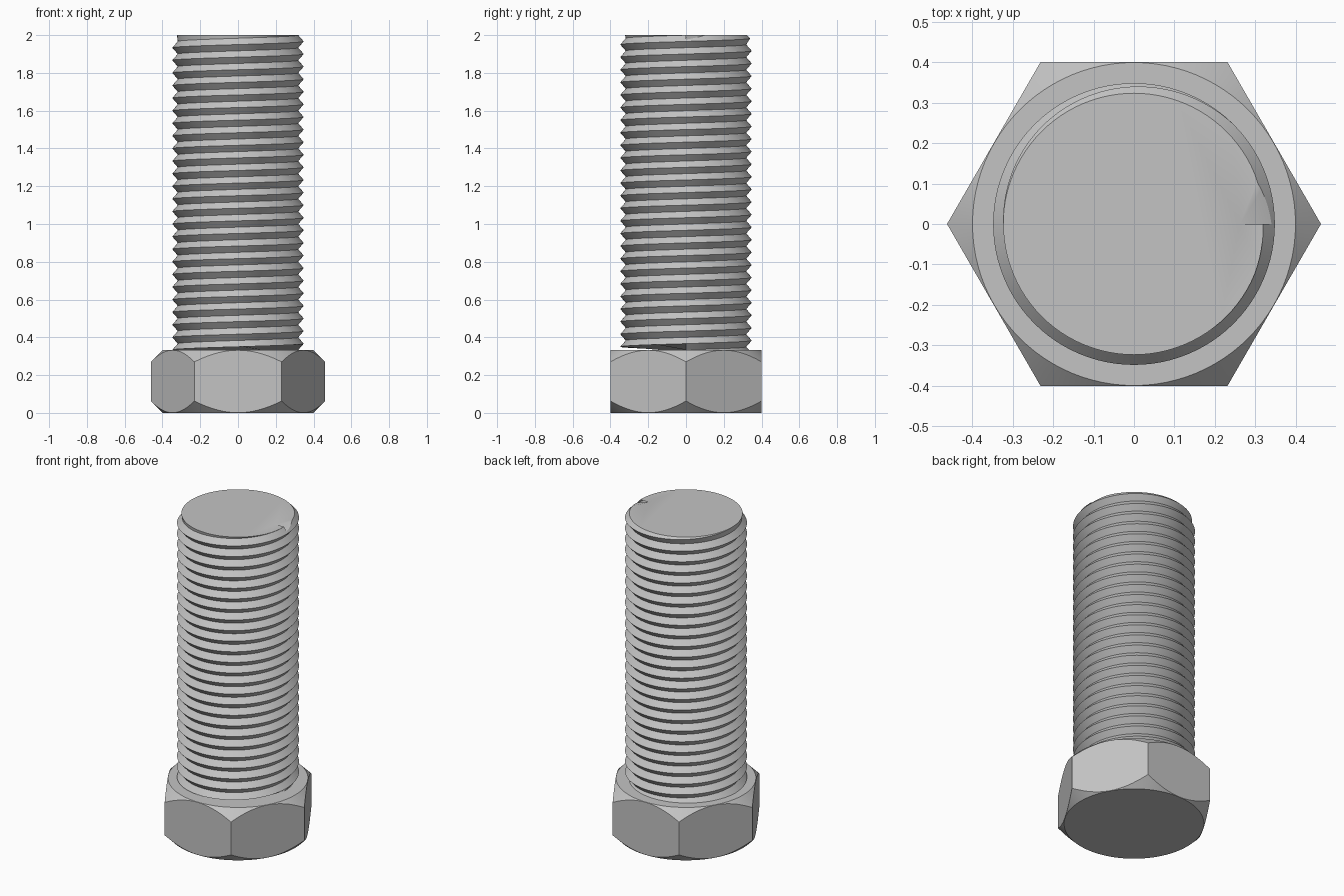
import bpy, bmesh, math

default = bpy.data.objects.get("Cube")
if default:
    bpy.data.objects.remove(default, do_unlink=True)

SEG = 96
TOP = 2.0
HEAD_TOP = 0.333
FLAT = 0.4                 # centre to flat of the hexagon
CREST, ROOT = 0.348, 0.319
PITCH = 1 / 15

steel = bpy.data.materials.new("grey_steel")
steel.use_nodes = True
colour = (0.55, 0.55, 0.55, 1)
steel.diffuse_color = colour
steel.node_tree.nodes["Principled BSDF"].inputs["Base Color"].default_value = colour


def make_object(name, bm):
    bmesh.ops.recalc_face_normals(bm, faces=bm.faces[:])
    mesh = bpy.data.meshes.new(name)
    bm.to_mesh(mesh)
    bm.free()
    obj = bpy.data.objects.new(name, mesh)
    bpy.context.collection.objects.link(obj)
    obj.data.materials.append(steel)
    return obj


def select_only(obj):
    bpy.ops.object.select_all(action='DESELECT')
    obj.select_set(True)
    bpy.context.view_layer.objects.active = obj


def polar(r, a, z):
    return (r * math.cos(a), r * math.sin(a), z)


def bridge(bm, low, high):
    for i in range(len(low)):
        j = (i + 1) % len(low)
        bm.faces.new((low[i], low[j], high[j], high[i]))


# Hexagonal head, its corners chamfered by 45 degree cones at both ends
bm = bmesh.new()
rings = [[], [], [], []]
for i in range(SEG):
    a = 2 * math.pi * i / SEG
    r = FLAT / math.cos(a % (math.pi / 3) - math.pi / 6)
    inner = FLAT - 0.001
    drop = r - inner
    points = [(inner, 0), (r, drop), (r, HEAD_TOP - drop), (inner, HEAD_TOP)]
    for ring, (radius, z) in zip(rings, points):
        ring.append(bm.verts.new(polar(radius, a, z)))
for low, high in zip(rings, rings[1:]):
    bridge(bm, low, high)
bm.faces.new(rings[0])
bm.faces.new(rings[-1])
head = make_object("hex_head", bm)

# Threaded shank: a right-handed V helix, trimmed flat at both ends
bm = bmesh.new()
rows = int(1.9 / PITCH) * 2
columns = []
for i in range(SEG + 1):
    a = 2 * math.pi * i / SEG
    base = TOP + PITCH * (2 + i / SEG)
    columns.append([bm.verts.new(polar(ROOT if k % 2 == 0 else CREST, a,
                                       base - k * PITCH / 2))
                    for k in range(rows)])
for left, right in zip(columns, columns[1:]):
    for k in range(rows - 1):
        bm.faces.new((left[k + 1], right[k + 1], right[k], left[k]))
bmesh.ops.remove_doubles(bm, verts=bm.verts[:], dist=0.0001)
for z, up in ((TOP, 1), (HEAD_TOP - 0.03, -1)):
    bmesh.ops.bisect_plane(bm, geom=bm.verts[:] + bm.edges[:] + bm.faces[:],
                           dist=0.00001, plane_co=(0, 0, z),
                           plane_no=(0, 0, up), clear_outer=True)
bmesh.ops.holes_fill(bm, edges=[e for e in bm.edges if e.is_boundary], sides=0)

# Taper the last thread down to the round end face
for v in bm.verts:
    radius = v.co.xy.length
    limit = 0.323 + TOP - v.co.z
    if radius > limit:
        v.co.x *= limit / radius
        v.co.y *= limit / radius
shank = make_object("threaded_shank", bm)

# Small ramped notch where the thread runs out at the end face
bm = bmesh.new()
floor = [bm.verts.new(p) for p in ((0.262, 0, TOP), (0.38, 0, TOP - 0.036),
                                   (0.31, 0.12, TOP + 0.001))]
roof = [bm.verts.new((v.co.x, v.co.y, TOP + 0.05)) for v in floor]
bridge(bm, floor, roof)
bm.faces.new(floor)
bm.faces.new(roof)
cutter = make_object("notch_cutter", bm)
cutter.hide_render = True
notch = shank.modifiers.new("notch", 'BOOLEAN')
notch.operation = 'DIFFERENCE'
notch.solver = 'EXACT'
notch.object = cutter
select_only(shank)
bpy.ops.object.modifier_apply(modifier=notch.name)
bpy.data.objects.remove(cutter, do_unlink=True)

for obj in (head, shank):
    select_only(obj)
    bpy.ops.object.shade_smooth_by_angle(angle=math.radians(25))
